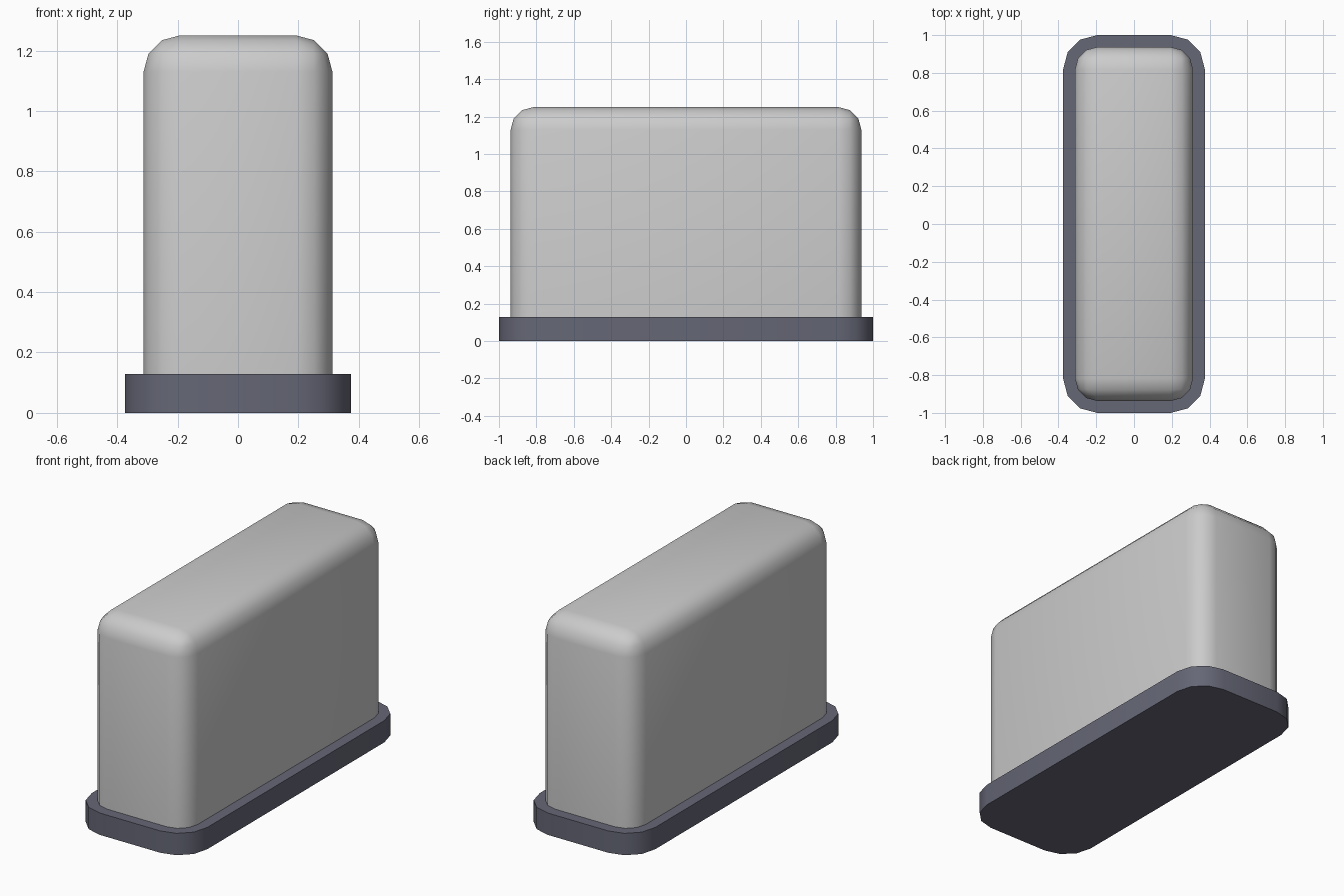
import bpy, bmesh, math

if "Cube" in bpy.data.objects:
    bpy.data.objects.remove(bpy.data.objects["Cube"])


def rounded_box(name, sx, sy, z0, z1, radius, round_top):
    """Box with rounded vertical edges and, optionally, a rounded top rim."""
    bm = bmesh.new()
    bmesh.ops.create_cube(bm, size=1)
    for v in bm.verts:
        v.co.x *= sx
        v.co.y *= sy
        v.co.z = z1 if v.co.z > 0 else z0
    edges = []
    for e in bm.edges:
        a, b = e.verts
        vertical = abs(a.co.z - b.co.z) > 1e-4
        top = min(a.co.z, b.co.z) > z1 - 1e-4
        if vertical or (round_top and top):
            edges.append(e)
    bmesh.ops.bevel(bm, geom=edges, offset=radius, offset_type='OFFSET',
                    segments=3, profile=0.5, affect='EDGES', clamp_overlap=True)
    bmesh.ops.recalc_face_normals(bm, faces=bm.faces)
    mesh = bpy.data.meshes.new(name)
    bm.to_mesh(mesh)
    bm.free()
    obj = bpy.data.objects.new(name, mesh)
    bpy.context.collection.objects.link(obj)
    bpy.ops.object.select_all(action='DESELECT')
    obj.select_set(True)
    bpy.context.view_layer.objects.active = obj
    bpy.ops.object.shade_smooth_by_angle(angle=math.radians(40))
    return obj


# Dark plinth
base = rounded_box("base", 0.75, 2.0, 0.0, 0.128, 0.18, False)
dark = bpy.data.materials.new("dark_blue_grey")
dark.diffuse_color = (0.13, 0.135, 0.18, 1)
dark.use_nodes = True
dark.node_tree.nodes["Principled BSDF"].inputs["Base Color"].default_value = dark.diffuse_color
base.data.materials.append(dark)

# Grey block with soft top, standing on the plinth
rounded_box("body", 0.625, 1.875, 0.128, 1.25, 0.12, True)
